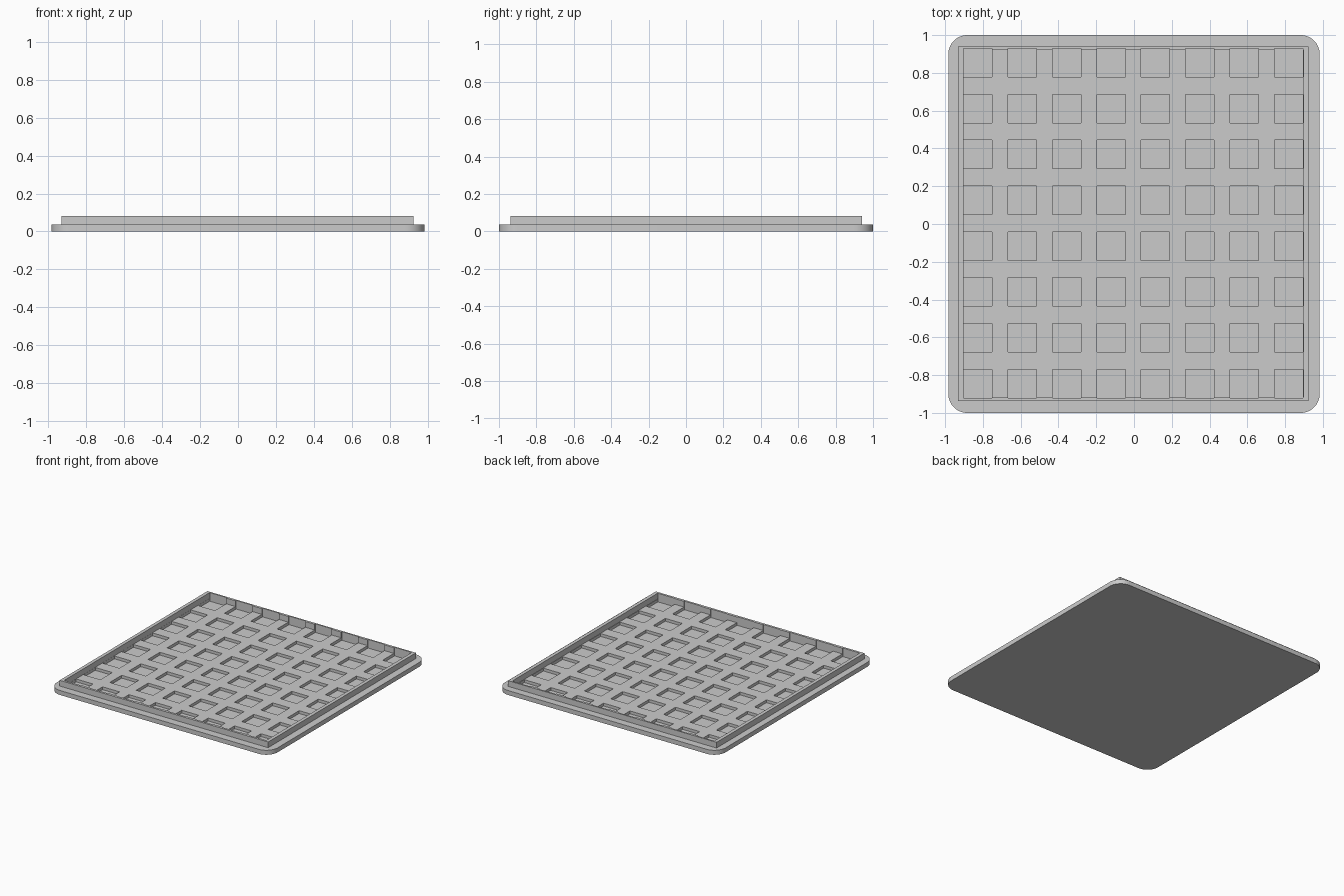
import bpy
import bmesh
from mathutils import Matrix, Vector

cube = bpy.data.objects.get("Cube")
if cube:
    bpy.data.objects.remove(cube, do_unlink=True)

BASE_TOP, RIM_TOP, POCKET_FLOOR = 0.036, 0.082, 0.013
POCKET = 0.151
COUNT = 8

grey = bpy.data.materials.new("plain_grey")
grey.use_nodes = True
colour = (0.6, 0.6, 0.6, 1)
grey.diffuse_color = colour
grey.node_tree.nodes["Principled BSDF"].inputs["Base Color"].default_value = colour


def add_box(bm, low, high):
    low, high = Vector(low), Vector(high)
    place = Matrix.Translation((low + high) / 2) @ Matrix.Diagonal((*(high - low), 1))
    return bmesh.ops.create_cube(bm, size=1, matrix=place)["verts"]


def make_object(name, bm):
    mesh = bpy.data.meshes.new(name)
    bm.to_mesh(mesh)
    bm.free()
    obj = bpy.data.objects.new(name, mesh)
    bpy.context.collection.objects.link(obj)
    mesh.materials.append(grey)
    return obj


def box_object(name, low, high):
    bm = bmesh.new()
    add_box(bm, low, high)
    return make_object(name, bm)


def combine(target, other, operation):
    mod = target.modifiers.new(other.name, "BOOLEAN")
    mod.operation = operation
    mod.solver = "EXACT"
    mod.object = other
    bpy.context.view_layer.objects.active = target
    bpy.ops.object.modifier_apply(modifier=mod.name)
    bpy.data.objects.remove(other, do_unlink=True)


# Base slab with rounded corners
bm = bmesh.new()
add_box(bm, (-0.983, -1, 0), (0.983, 1, BASE_TOP))
uprights = [e for e in bm.edges if abs(e.verts[0].co.z - e.verts[1].co.z) > 0.01]
bmesh.ops.bevel(bm, geom=uprights, offset=0.1, segments=12, profile=0.5, affect="EDGES")
tray = make_object("tray", bm)

# Raised rim: a block joined to the base, then hollowed to the floor
rim = box_object("rim", (-0.931, -0.938, 0.02), (0.925, 0.941, RIM_TOP))
combine(tray, rim, "UNION")
cavity = box_object("cavity", (-0.903, -0.916, BASE_TOP), (0.897, 0.921, 0.2))
combine(tray, cavity, "DIFFERENCE")

# Grid of square pockets; the end rows also notch the rim
bm = bmesh.new()
half = POCKET / 2
for col in range(COUNT):
    for row in range(COUNT):
        x = -0.004 + (col - (COUNT - 1) / 2) * 0.235
        y = 0.0045 + (row - (COUNT - 1) / 2) * 0.2427
        add_box(bm, (x - half, y - half, POCKET_FLOOR), (x + half, y + half, 0.15))
combine(tray, make_object("pockets", bm), "DIFFERENCE")

# Smooth rounded corners, sharp edges elsewhere
bpy.ops.object.select_all(action="DESELECT")
tray.select_set(True)
bpy.context.view_layer.objects.active = tray
bpy.ops.object.shade_smooth_by_angle(angle=0.5)
